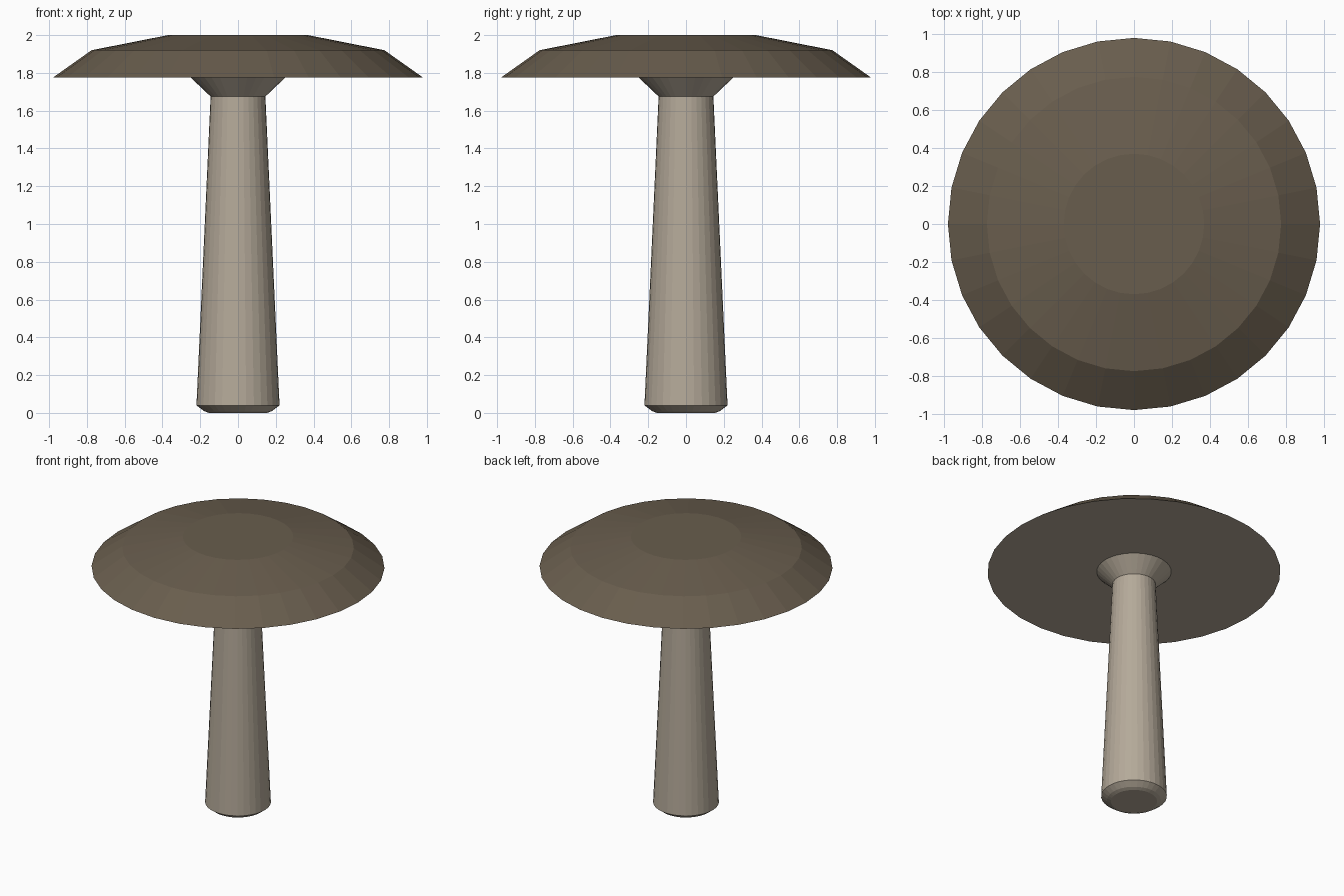
import bpy
import bmesh
import math

if "Cube" in bpy.data.objects:
    bpy.data.objects.remove(bpy.data.objects["Cube"])

SIDES = 32


def material(name, rgb):
    mat = bpy.data.materials.new(name)
    mat.diffuse_color = (*rgb, 1.0)
    mat.use_nodes = True
    mat.node_tree.nodes["Principled BSDF"].inputs["Base Color"].default_value = mat.diffuse_color
    return mat


def lathe(name, profile, mats, rule=None):
    """Turn a bottom-to-top (radius, z) profile into a closed solid."""
    bm = bmesh.new()
    rings = [[bm.verts.new((r * math.cos(a), r * math.sin(a), z))
              for a in (2 * math.pi * i / SIDES for i in range(SIDES))]
             for r, z in profile]
    for low, high in zip(rings, rings[1:]):
        for i in range(SIDES):
            j = (i + 1) % SIDES
            bm.faces.new((low[i], low[j], high[j], high[i]))
    bm.faces.new(rings[0][::-1])
    bm.faces.new(rings[-1])
    bm.normal_update()
    if rule:
        for f in bm.faces:
            f.material_index = rule(f)
    mesh = bpy.data.meshes.new(name)
    bm.to_mesh(mesh)
    bm.free()
    for m in mats:
        mesh.materials.append(m)
    obj = bpy.data.objects.new(name, mesh)
    bpy.context.collection.objects.link(obj)
    return obj


brown = material("dark brown", (0.14, 0.11, 0.075))
beige = material("pale beige", (0.46, 0.40, 0.32))

# Stem with a bevelled foot and a flared collar under the cap
lathe("stem", [(0.155, 0.0), (0.18, 0.01), (0.22, 0.04), (0.145, 1.675), (0.25, 1.775)], [beige])

# Cap: brown on top, pale on the flat underside
lathe("cap", [(0.98, 1.775), (0.775, 1.92), (0.37, 2.0)], [brown, beige],
      lambda f: 1 if f.normal.z < -0.5 else 0)
